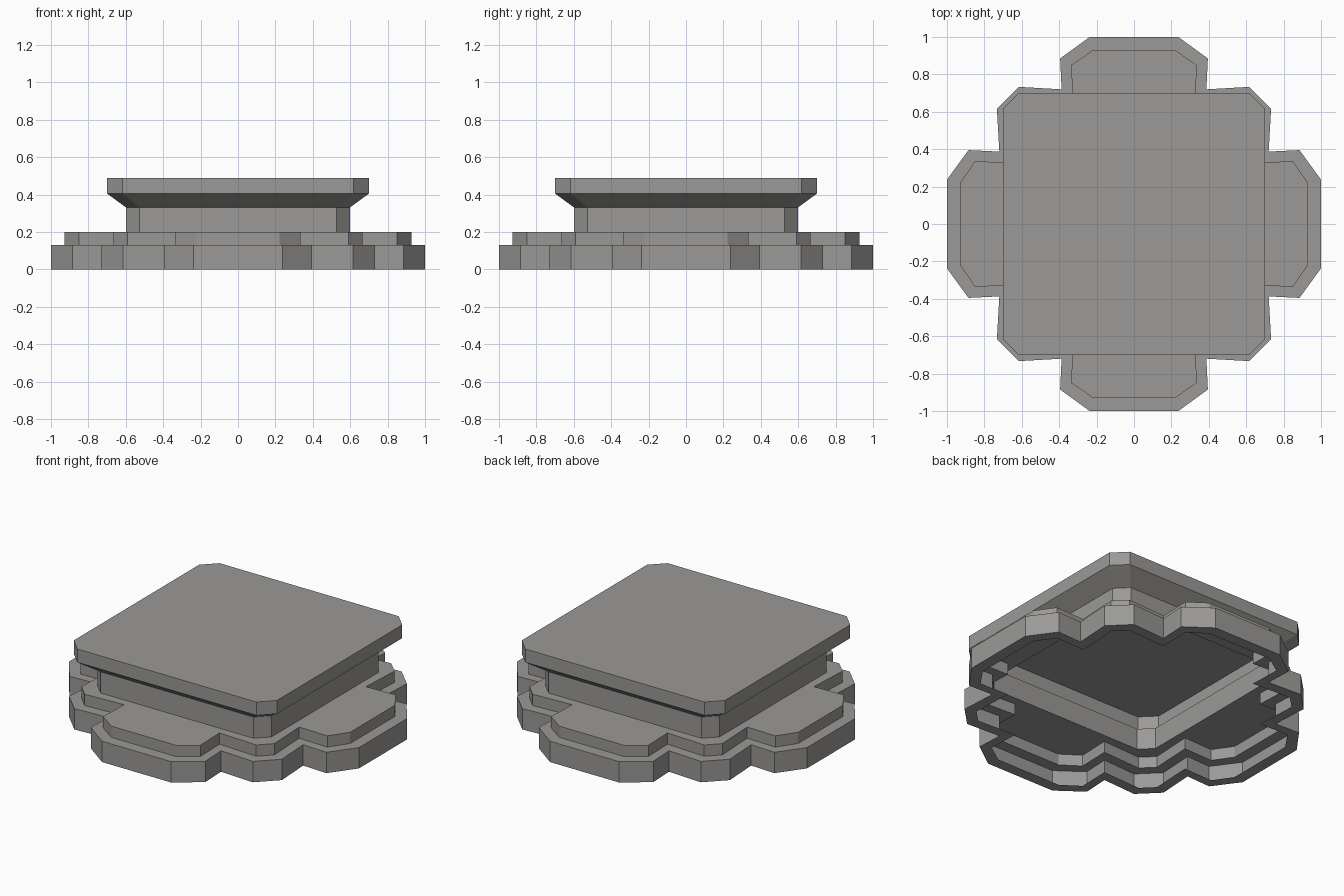
import bpy, bmesh
from mathutils import Vector

if "Cube" in bpy.data.objects:
    bpy.data.objects.remove(bpy.data.objects["Cube"])


def outline(pts):
    """Mirror an eighth outline over the diagonal, then turn it four times (counter-clockwise)."""
    eighth = [Vector(p) for p in pts]                      # from the y axis to the diagonal
    quarter = [Vector((p.y, p.x)) for p in eighth] + eighth[::-1]
    ring = []
    for _ in range(4):
        ring += quarter
        quarter = [Vector((-p.y, p.x)) for p in quarter]
    return ring


# Cross-section outlines
foot = outline([(0.237, 1.0), (0.395, 0.885), (0.387, 0.72), (0.615, 0.733)])
step = outline([(0.222, 0.928), (0.335, 0.85), (0.329, 0.652), (0.591, 0.665)])
neck = outline([(0.527, 0.6)])
cap = outline([(0.617, 0.7)])

bm = bmesh.new()


def add_ring(ring, z):
    return [bm.verts.new((p.x, p.y, z)) for p in ring]


def skin(loops):
    for lo, hi in zip(loops, loops[1:]):
        for i in range(len(lo)):
            j = (i + 1) % len(lo)
            bm.faces.new((lo[i], lo[j], hi[j], hi[i]))


# Flat bottom rim and two lobed steps
base = [add_ring(step, 0), add_ring(foot, 0), add_ring(foot, 0.13),
        add_ring(step, 0.13), add_ring(step, 0.20)]
skin(base)

# Neck, flare and square cap
upper = [add_ring(neck, 0.20), add_ring(neck, 0.332), add_ring(cap, 0.405), add_ring(cap, 0.488)]
skin(upper)
bm.faces.new(upper[-1])

# Flat ledge between the step and the neck
s, n = base[-1], upper[0]
for k in range(4):
    a, b = 8 * k, 2 * k
    bm.faces.new((s[a + 3], s[a + 4], n[b + 1], n[b]))
    bm.faces.new([s[(a + i) % 32] for i in range(4, 12)] + [n[(b + 2) % 8], n[b + 1]])

mesh = bpy.data.meshes.new("stepped_pedestal")
bm.to_mesh(mesh)
bm.free()
obj = bpy.data.objects.new("stepped_pedestal", mesh)
bpy.context.collection.objects.link(obj)

# Dark grey stone
stone = bpy.data.materials.new("grey_stone")
stone.diffuse_color = (0.325, 0.32, 0.31, 1)
stone.use_nodes = True
stone.node_tree.nodes["Principled BSDF"].inputs["Base Color"].default_value = stone.diffuse_color
mesh.materials.append(stone)
